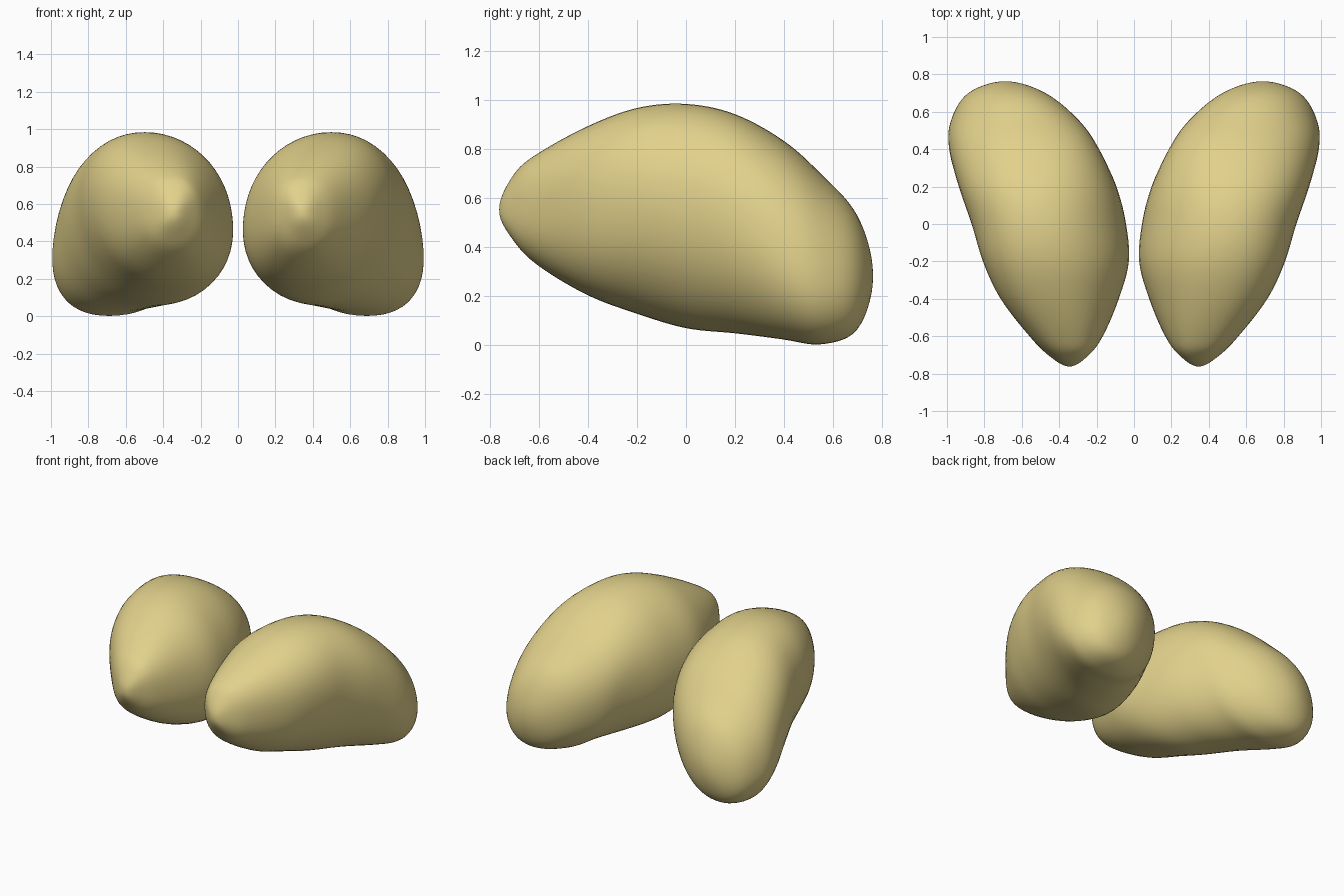
import bpy, bmesh, math

cube = bpy.data.objects.get("Cube")
if cube:
    bpy.data.objects.remove(cube, do_unlink=True)

cream = bpy.data.materials.new("pale_yellow")
cream.use_nodes = True
colour = (0.76, 0.64, 0.26, 1)
cream.diffuse_color = colour
cream.node_tree.nodes["Principled BSDF"].inputs["Base Color"].default_value = colour

# Cross-sections along the lobe: y, inner x, outer x, bottom z, top z, lean, squareness
SECTIONS = [
    (-0.70, 0.24, 0.46, 0.42, 0.70, -0.01, 2.4),
    (-0.60, 0.165, 0.56, 0.32, 0.785, 0.01, 2.35),
    (-0.40, 0.08, 0.715, 0.20, 0.895, 0.04, 2.25),
    (-0.20, 0.025, 0.81, 0.125, 0.97, 0.06, 2.15),
    (0.00, 0.04, 0.87, 0.065, 0.987, 0.05, 2.1),
    (0.20, 0.09, 0.94, 0.045, 0.945, 0.01, 2.15),
    (0.40, 0.185, 0.99, 0.02, 0.835, -0.05, 2.25),
    (0.55, 0.29, 0.98, 0.00, 0.70, -0.06, 2.25),
    (0.70, 0.47, 0.89, 0.06, 0.53, -0.04, 2.1),
]
FRONT_TIP = (-0.765, 0.345, 0.55)
BACK_TIP = (0.765, 0.69, 0.28)
RING, STEPS = 56, 7


def station(y, x0, x1, z0, z1, lean, power):
    return (y, (x0 + x1) / 2, (z0 + z1) / 2, (x1 - x0) / 2, (z1 - z0) / 2, lean, power)


def tip_station(tip, s):
    return (*tip, 0, 0, 0, s[-1])


def beyond(tip, s):
    """Reflect a section through the tip so that the end closes round."""
    return (s[0], 2 * tip[1] - s[1], 2 * tip[2] - s[2], -s[3], -s[4], -s[5], s[6])


def spline(a, b, c, d, t):
    return [0.5 * (2 * q + (r - p) * t + (2 * p - 5 * q + 4 * r - s) * t * t
                   + (3 * q - p - 3 * r + s) * t ** 3)
            for p, q, r, s in zip(a, b, c, d)]


def smooth_stations():
    body = [station(*s) for s in SECTIONS]
    first, last = body[0], body[-1]
    keys = ([beyond(FRONT_TIP, first), tip_station(FRONT_TIP, first)] + body
            + [tip_station(BACK_TIP, last), beyond(BACK_TIP, last)])
    out = []
    for i in range(1, len(keys) - 2):
        out += [spline(*keys[i - 1:i + 3], k / STEPS) for k in range(STEPS)]
    return out[1:]


def rounded(v, power):
    return math.copysign(abs(v) ** (2 / power), v)


def make_lobe(name, side):
    bm = bmesh.new()
    rings = []
    for y, cx, cz, rx, rz, lean, power in smooth_stations():
        width = math.sqrt(max(rx * rx - lean * lean, 0))
        ring = []
        for j in range(RING):
            a = 2 * math.pi * j / RING
            u, v = rounded(math.cos(a), power), rounded(math.sin(a), power)
            ring.append(bm.verts.new((side * (cx + width * u + lean * v), y, cz + rz * v)))
        rings.append(ring)
    for r, s in zip(rings, rings[1:]):
        for j in range(RING):
            k = (j + 1) % RING
            bm.faces.new((r[j], r[k], s[k], s[j]))
    # Close both ends
    for (y, x, z), ring in ((FRONT_TIP, rings[0]), (BACK_TIP, rings[-1])):
        pole = bm.verts.new((side * x, y, z))
        for j in range(RING):
            bm.faces.new((pole, ring[j], ring[(j + 1) % RING]))
    # Relax the surface slightly
    for _ in range(6):
        bmesh.ops.smooth_vert(bm, verts=bm.verts, factor=0.4,
                              use_axis_x=True, use_axis_y=True, use_axis_z=True)
    bmesh.ops.recalc_face_normals(bm, faces=bm.faces)
    mesh = bpy.data.meshes.new(name)
    bm.to_mesh(mesh)
    bm.free()
    mesh.materials.append(cream)
    mesh.polygons.foreach_set("use_smooth", [True] * len(mesh.polygons))
    bpy.context.collection.objects.link(bpy.data.objects.new(name, mesh))


make_lobe("left_lobe", 1)
make_lobe("right_lobe", -1)
